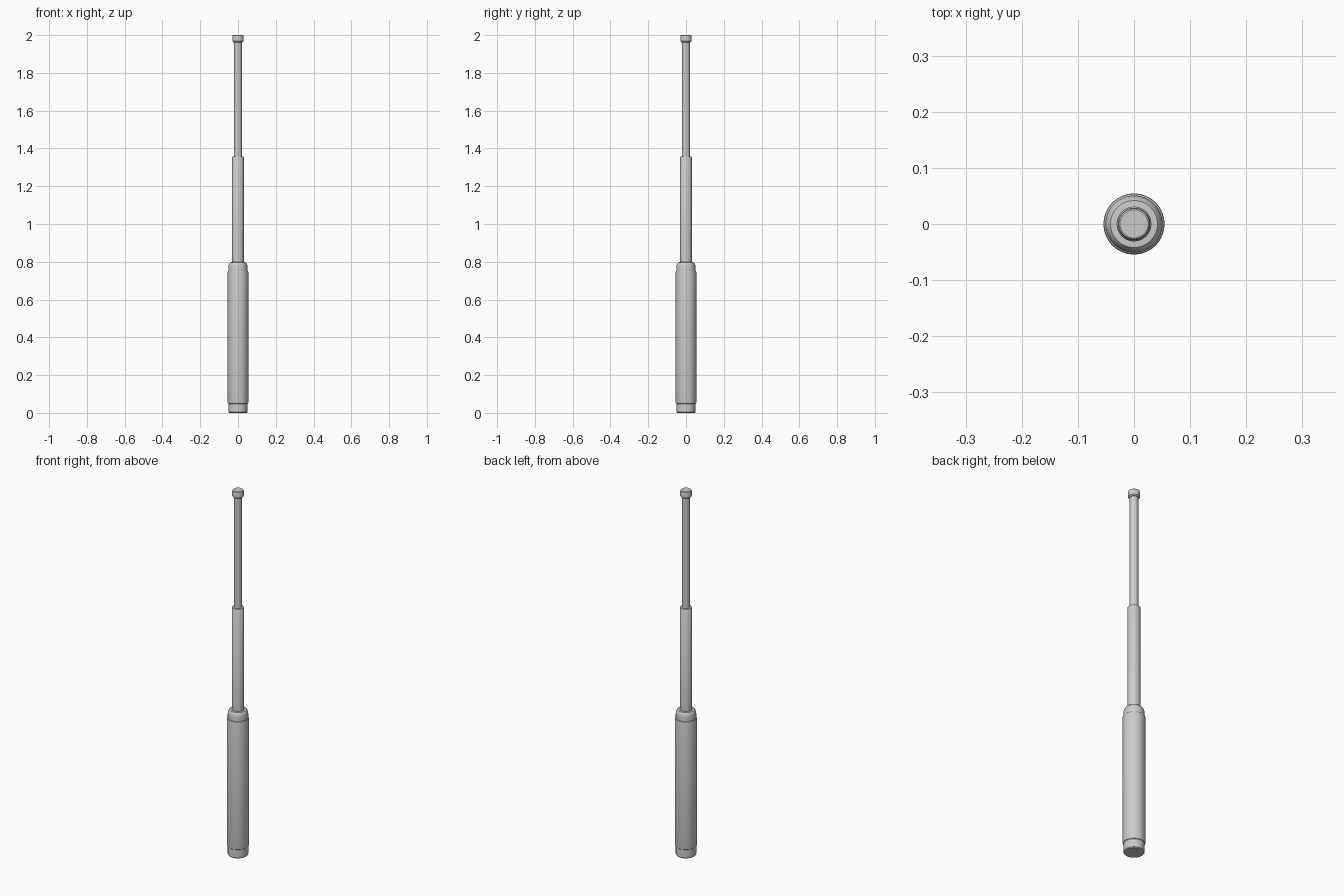
import bpy, bmesh, math

if "Cube" in bpy.data.objects:
    bpy.data.objects.remove(bpy.data.objects["Cube"])

SIDES = 32


def lathe(name, profile):
    """Closed solid of revolution from (radius, z) points, bottom to top."""
    bm = bmesh.new()
    rings = []
    for r, z in profile:
        rings.append([bm.verts.new((r * math.cos(2 * math.pi * i / SIDES),
                                    r * math.sin(2 * math.pi * i / SIDES), z))
                      for i in range(SIDES)])
    for a, b in zip(rings, rings[1:]):
        for i in range(SIDES):
            j = (i + 1) % SIDES
            bm.faces.new((a[i], a[j], b[j], b[i]))
    bm.faces.new(rings[0][::-1])
    bm.faces.new(rings[-1])
    mesh = bpy.data.meshes.new(name)
    bm.to_mesh(mesh)
    bm.free()
    obj = bpy.data.objects.new(name, mesh)
    bpy.context.collection.objects.link(obj)
    bpy.context.view_layer.objects.active = obj
    bpy.ops.object.select_all(action='DESELECT')
    obj.select_set(True)
    bpy.ops.object.shade_smooth_by_angle(angle=math.radians(35))
    return obj


# Handle: butt cap, grip sleeve and rounded collar
lathe("butt_cap", [(0.048, 0), (0.051, 0.004), (0.051, 0.06)])
lathe("grip", [(0.051, 0.048), (0.0535, 0.05), (0.0545, 0.055),
               (0.0545, 0.745), (0.0535, 0.75), (0.051, 0.752)])
lathe("collar", [(0.051, 0.74), (0.051, 0.772), (0.0495, 0.782),
                 (0.0465, 0.791), (0.042, 0.797), (0.030, 0.798)])

# Telescoping shafts
lathe("middle_shaft", [(0.031, 0.78), (0.031, 1.354), (0.029, 1.357)])
lathe("inner_shaft", [(0.021, 1.34), (0.021, 1.975)])

# Striking tip
lathe("tip", [(0.024, 1.962), (0.029, 1.968), (0.029, 1.992),
              (0.0275, 1.998), (0.025, 2.0)])
